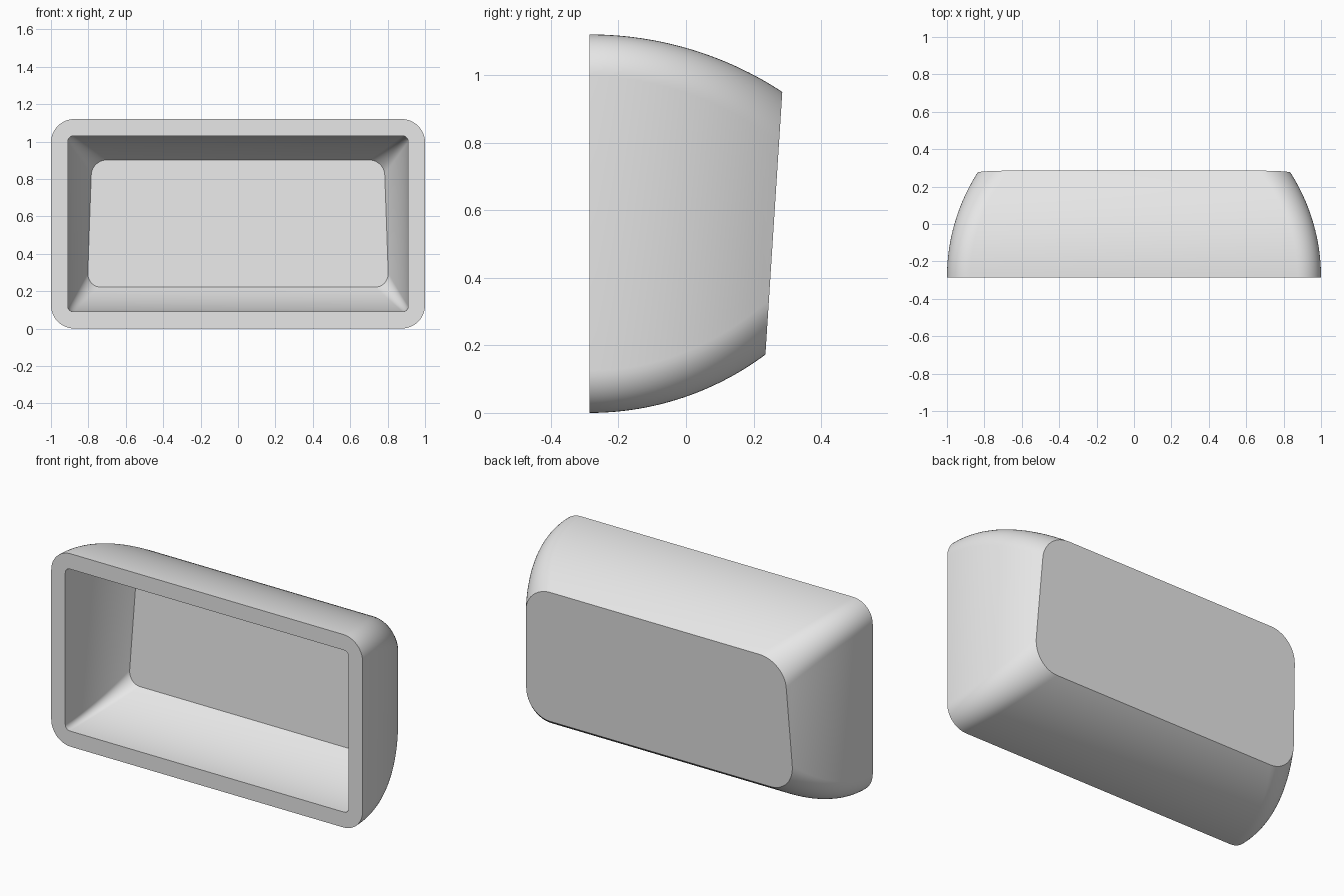
import bpy, bmesh
from math import sin, cos, pi, sqrt, radians
from mathutils import Vector

cube = bpy.data.objects.get("Cube")
if cube:
    bpy.data.objects.remove(cube, do_unlink=True)

FRONT, HEIGHT, WALL = -0.285, 1.12, 0.09
CORNER_STEPS, RINGS = 12, 28
BACK_NORMAL = Vector((0, 0.778, -0.05)).normalized()

grey = bpy.data.materials.new("plain grey")
grey.use_nodes = True
grey.diffuse_color = (0.8, 0.8, 0.8, 1)
grey.node_tree.nodes["Principled BSDF"].inputs["Base Color"].default_value = (0.8, 0.8, 0.8, 1)


def inset(radius, depth):
    """Inward drift of a wall that curves along an arc."""
    return radius - sqrt(radius * radius - depth * depth)


def ring(bm, y, half, low, high, r):
    """Rounded rectangle standing upright at depth y."""
    centres = [(half - r, high - r), (r - half, high - r),
               (r - half, low + r), (half - r, low + r)]
    verts = []
    for i, (cx, cz) in enumerate(centres):
        for k in range(CORNER_STEPS + 1):
            a = (i + k / CORNER_STEPS) * pi / 2
            verts.append(bm.verts.new((cx + r * cos(a), y, cz + r * sin(a))))
    return verts


def bridge(bm, a, b):
    n = len(a)
    return [bm.faces.new((a[i], a[(i + 1) % n], b[(i + 1) % n], b[i])) for i in range(n)]


def curved_shell(bm, gap, corner, growth):
    """Loft curved walls, slice them with the leaning back plane and cap it."""
    rings, faces = [], []
    for k in range(RINGS + 1):
        t = 0.6 * k / RINGS
        side = inset(1.04 - gap, t)
        under = inset(0.87 - gap, t)
        rings.append(ring(bm, FRONT + t, 1 - gap - side, gap + under,
                          HEIGHT - gap - side, corner + growth * side))
    for a, b in zip(rings, rings[1:]):
        faces += bridge(bm, a, b)
    geom = set(faces)
    for f in faces:
        geom.update(f.edges, f.verts)
    cut = bmesh.ops.bisect_plane(bm, geom=list(geom), dist=1e-6,
                                 plane_co=(0, 0.285 - gap, 0.95),
                                 plane_no=BACK_NORMAL, clear_outer=True)
    edges = [e for e in cut["geom_cut"] if isinstance(e, bmesh.types.BMEdge)]
    bmesh.ops.edgeloop_fill(bm, edges=edges)
    return rings[0]


# Hollow tub: outer walls, inner walls and flat front rim
bm = bmesh.new()
outer = curved_shell(bm, 0, 0.125, 0.2)
inner = curved_shell(bm, WALL, 0.03, 0.4)
bridge(bm, outer, inner)
bmesh.ops.recalc_face_normals(bm, faces=bm.faces[:])

mesh = bpy.data.meshes.new("tub")
bm.to_mesh(mesh)
bm.free()
mesh.materials.append(grey)
tub = bpy.data.objects.new("tub", mesh)
bpy.context.collection.objects.link(tub)

bpy.ops.object.select_all(action='DESELECT')
tub.select_set(True)
bpy.context.view_layer.objects.active = tub
bpy.ops.object.shade_smooth_by_angle(angle=radians(30))
